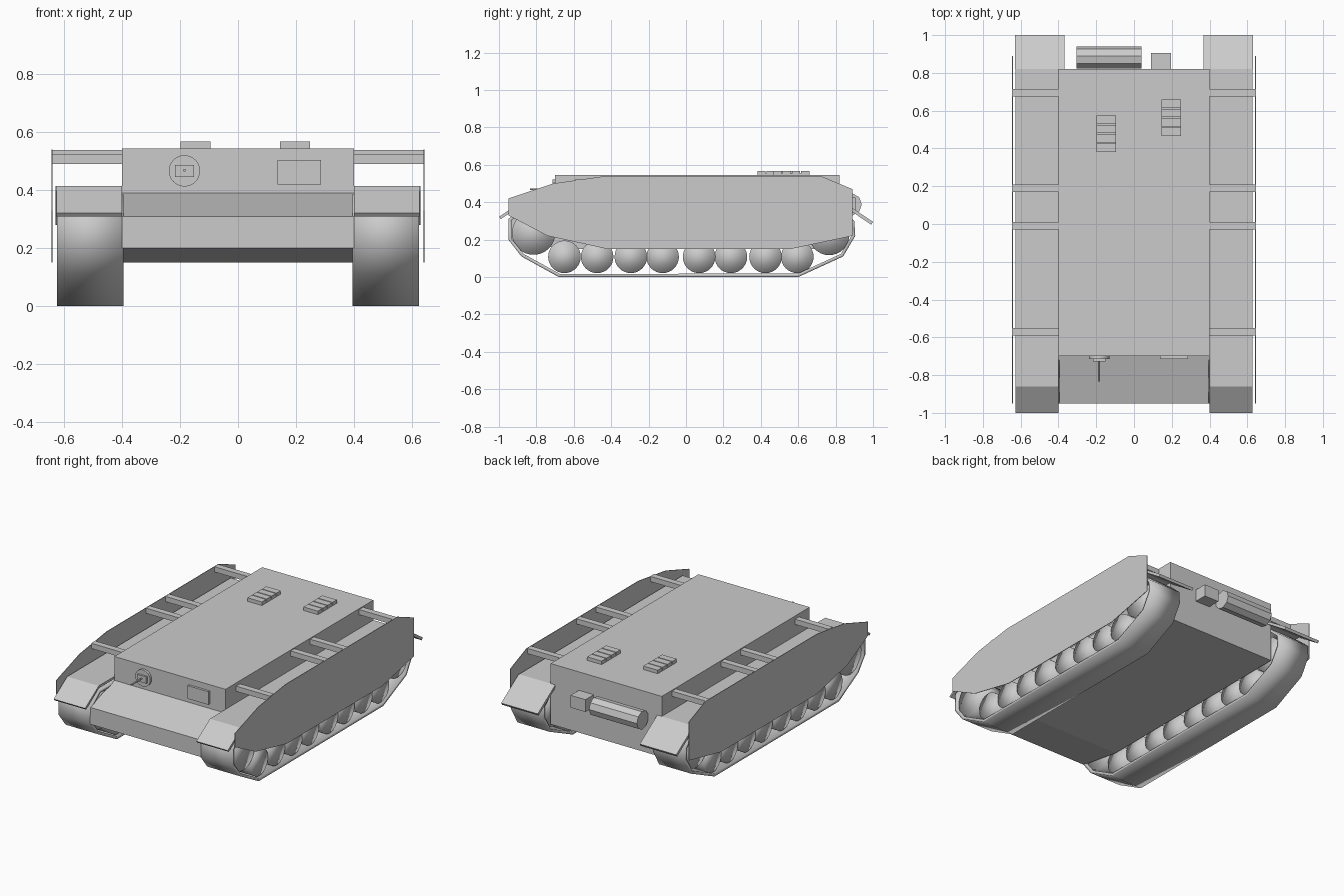
import bpy, bmesh, math
from mathutils import Matrix

cube = bpy.data.objects.get("Cube")
if cube:
    bpy.data.objects.remove(cube, do_unlink=True)

paint = bpy.data.materials.new("plain_grey")
paint.use_nodes = True
GREY = (0.6, 0.6, 0.6, 1)
paint.diffuse_color = GREY
paint.node_tree.nodes["Principled BSDF"].inputs["Base Color"].default_value = GREY


def finish(name, bm, smooth=None):
    bmesh.ops.recalc_face_normals(bm, faces=bm.faces)
    mesh = bpy.data.meshes.new(name)
    bm.to_mesh(mesh)
    bm.free()
    mesh.materials.append(paint)
    obj = bpy.data.objects.new(name, mesh)
    bpy.context.collection.objects.link(obj)
    if smooth is not None:
        bpy.ops.object.select_all(action='DESELECT')
        obj.select_set(True)
        bpy.context.view_layer.objects.active = obj
        bpy.ops.object.shade_smooth_by_angle(angle=math.radians(smooth))
    return obj


def prism(name, profile, x0, x1):
    """Side profile of (y, z) points extruded across x."""
    bm = bmesh.new()
    face = bm.faces.new([bm.verts.new((x0, y, z)) for y, z in profile])
    ext = bmesh.ops.extrude_face_region(bm, geom=[face])
    moved = [v for v in ext["geom"] if isinstance(v, bmesh.types.BMVert)]
    bmesh.ops.translate(bm, verts=moved, vec=(x1 - x0, 0, 0))
    return finish(name, bm)


def box(name, x0, x1, y0, y1, z0, z1):
    return prism(name, [(y0, z0), (y1, z0), (y1, z1), (y0, z1)], x0, x1)


def cylinder(name, center, radius, length, axis='X', sides=32, smooth=30):
    bm = bmesh.new()
    rot = Matrix.Rotation(math.pi / 2, 4, 'Y' if axis == 'X' else 'X')
    bmesh.ops.create_cone(bm, cap_ends=True, segments=sides, radius1=radius,
                          radius2=radius, depth=length,
                          matrix=Matrix.Translation(center) @ rot)
    return finish(name, bm, smooth)


def track_band(name, path, x0, x1, thickness):
    """Closed belt: the path as a ring of strips, thickened inwards."""
    bm = bmesh.new()
    rings = [[bm.verts.new((x, y, z)) for y, z in path] for x in (x0, x1)]
    for i in range(len(path)):
        j = (i + 1) % len(path)
        bm.faces.new((rings[0][i], rings[0][j], rings[1][j], rings[1][i]))
    obj = finish(name, bm, 25)
    mod = obj.modifiers.new("thickness", 'SOLIDIFY')
    mod.thickness = thickness
    mod.offset = -1
    return obj


# Hull with sloped glacis and lower nose
prism("hull", [(-0.70, 0.545), (-0.70, 0.39), (-0.95, 0.31), (-0.95, 0.20),
               (-0.65, 0.15), (0.82, 0.15), (0.82, 0.545)], -0.40, 0.40)

TRACK = [(-0.68, 0), (0.60, 0), (0.84, 0.11), (0.905, 0.22), (0.90, 0.30),
         (0.82, 0.37), (-0.86, 0.385), (-0.95, 0.31), (-0.95, 0.20), (-0.88, 0.11)]
SKIRT = [(-0.95, 0.33), (-0.95, 0.42), (-0.71, 0.50), (-0.43, 0.54),
         (0.72, 0.54), (0.89, 0.47), (0.89, 0.22), (0.56, 0.15),
         (-0.42, 0.15), (-0.74, 0.22)]
WHEELS = [-0.65, -0.475, -0.295, -0.125, 0.07, 0.24, 0.425, 0.595]
RAILS = [(-0.57, 0.49), (-0.01, 0.505), (0.19, 0.505), (0.695, 0.505)]

for side, s in (("right", -1), ("left", 1)):
    # Running gear
    track_band(side + "_track", TRACK, s * 0.395, s * 0.625, 0.018)
    for i, y in enumerate(WHEELS):
        cylinder(f"{side}_road_wheel_{i + 1}", (s * 0.51, y, 0.108), 0.087, 0.2, smooth=180)
    cylinder(side + "_drive_wheel", (s * 0.51, -0.815, 0.235), 0.116, 0.2, smooth=180)
    cylinder(side + "_idler_wheel", (s * 0.51, 0.765, 0.225), 0.108, 0.2, smooth=180)
    # Fender with front slope, and wider rear mud flap
    prism(side + "_fender", [(-1.0, 0.322), (-0.86, 0.415), (0.82, 0.415),
                             (0.82, 0.40), (-0.86, 0.40), (-0.99, 0.31)],
          s * 0.40, s * 0.627)
    prism(side + "_mud_flap", [(0.82, 0.415), (1.0, 0.295), (0.99, 0.28), (0.82, 0.395)],
          s * 0.367, s * 0.63)
    # Side skirt plate hung on rails
    prism(side + "_skirt", SKIRT, s * 0.641, s * 0.645)
    for i, (y, z) in enumerate(RAILS):
        box(f"{side}_skirt_rail_{i + 1}", s * 0.395, s * 0.643, y - 0.02, y + 0.02, z, z + 0.034)

# Slatted roof vents
for name, x, y in (("right_vent", -0.147, 0.478), ("left_vent", 0.197, 0.563)):
    box(name + "_base", x - 0.052, x + 0.052, y - 0.097, y + 0.097, 0.54, 0.553)
    for i in range(4):
        c = y + (i - 1.5) * 0.05
        box(f"{name}_slat_{i + 1}", x - 0.052, x + 0.052, c - 0.022, c + 0.022, 0.55, 0.568)

# Front gun mount and vision plate
cylinder("gun_mount_disc", (-0.185, -0.70, 0.467), 0.054, 0.03, 'Y')
box("gun_mount_block", -0.217, -0.152, -0.727, -0.70, 0.445, 0.488)
cylinder("gun_barrel", (-0.185, -0.775, 0.469), 0.005, 0.12, 'Y', 12)
box("vision_plate", 0.137, 0.287, -0.715, -0.695, 0.42, 0.505)

# Rear exhaust drum and stowage box
cylinder("exhaust_drum", (-0.132, 0.88, 0.388), 0.06, 0.345, 'X', 9)
box("stowage_box", 0.09, 0.197, 0.815, 0.905, 0.345, 0.425)
